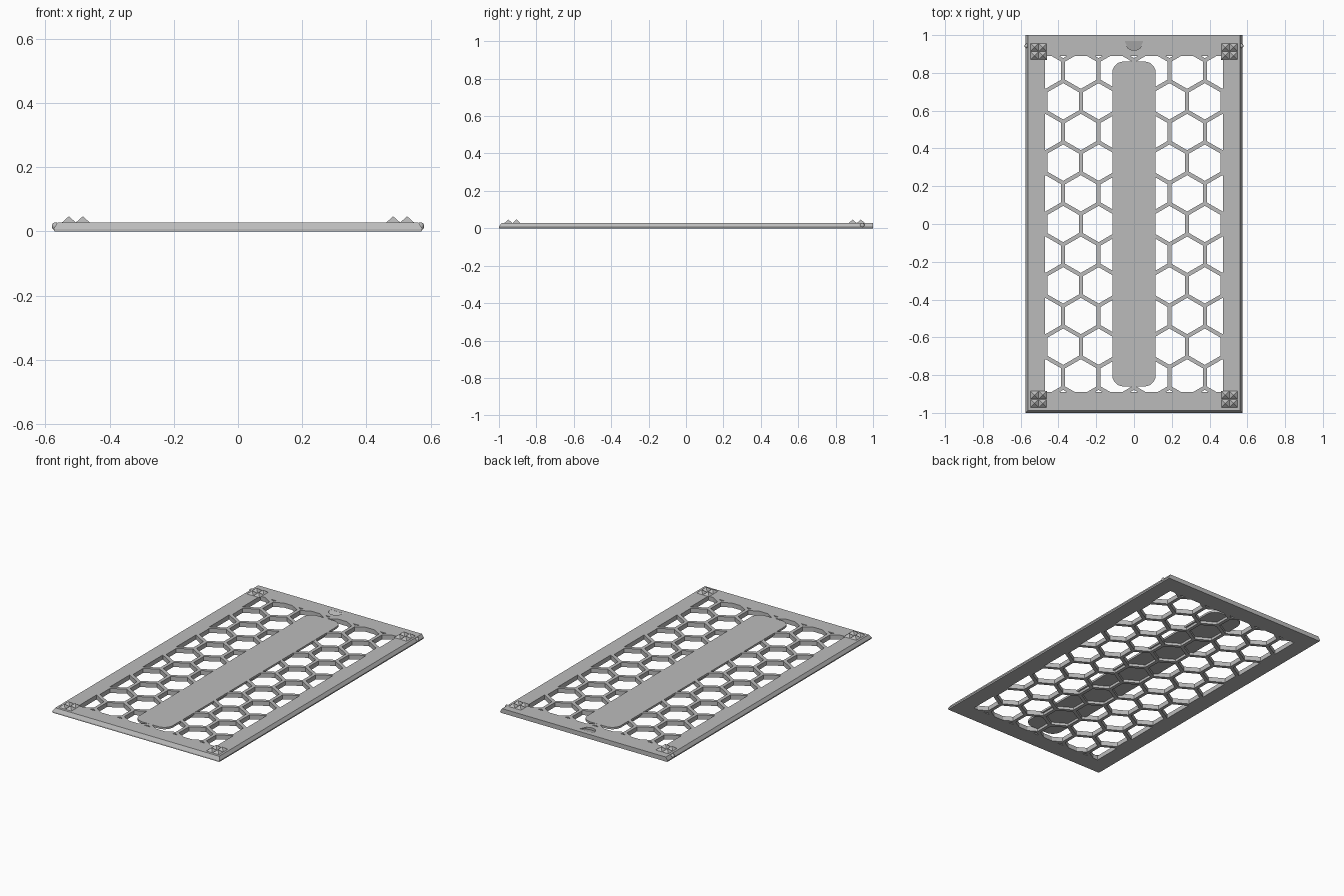
import bpy, bmesh, math
from mathutils import Vector

if "Cube" in bpy.data.objects:
    bpy.data.objects.remove(bpy.data.objects["Cube"], do_unlink=True)

grey = bpy.data.materials.new("plain grey")
grey.use_nodes = True
grey.diffuse_color = (0.5, 0.5, 0.5, 1)
grey.node_tree.nodes["Principled BSDF"].inputs["Base Color"].default_value = (0.5, 0.5, 0.5, 1)

TOP = 0.028             # plate thickness
PITCH = 0.1875          # honeycomb spacing
HALF_X, HALF_Y = 0.47, 0.89   # honeycomb window


def finish(bm, name):
    bmesh.ops.recalc_face_normals(bm, faces=bm.faces)
    mesh = bpy.data.meshes.new(name)
    bm.to_mesh(mesh)
    bm.free()
    mesh.materials.append(grey)
    obj = bpy.data.objects.new(name, mesh)
    bpy.context.collection.objects.link(obj)
    return obj


def loft(bm, rings):
    """Closed solid through a stack of equal-length rings."""
    loops = [[bm.verts.new(p) for p in ring] for ring in rings]
    n = len(loops[0])
    for a, b in zip(loops, loops[1:]):
        for i in range(n):
            j = (i + 1) % n
            bm.faces.new((a[i], a[j], b[j], b[i]))
    bm.faces.new(loops[0][::-1])
    bm.faces.new(loops[-1])


def rect(x, y0, y1, z):
    return [(-x, y0, z), (x, y0, z), (x, y1, z), (-x, y1, z)]


def clip(points, axis, limit, sign):
    """Keep the part of a polygon where sign * coordinate <= limit."""
    out = []
    for i, p in enumerate(points):
        q = points[(i + 1) % len(points)]
        dp, dq = sign * p[axis] - limit, sign * q[axis] - limit
        if dp <= 0:
            out.append(p)
        if dp * dq < 0:
            out.append(p.lerp(q, dp / (dp - dq)))
    return out


def cut(target, cutter):
    cutter.hide_render = True
    mod = target.modifiers.new("cut", "BOOLEAN")
    mod.operation, mod.solver, mod.object = "DIFFERENCE", "EXACT", cutter
    bpy.context.view_layer.objects.active = target
    bpy.ops.object.modifier_apply(modifier=mod.name)
    bpy.data.objects.remove(cutter, do_unlink=True)


# Panel with bevelled sliding edges on the sides and front
bm = bmesh.new()
loft(bm, [rect(0.572, -1, 1, 0), rect(0.574, -1, 1, 0.008),
          rect(0.562, -0.987, 1, TOP)])
panel = finish(bm, "vented_panel")

# Honeycomb openings, trimmed to the window
bm = bmesh.new()
radius = (PITCH - 0.021) / math.sqrt(3)
for row in range(-6, 7):
    for col in range(-3, 4):
        x = (col + 0.5 * (row % 2)) * PITCH
        y = row * PITCH * math.sqrt(3) / 2
        pts = [Vector((x + radius * math.sin(k * math.pi / 3),
                       y + radius * math.cos(k * math.pi / 3), 0)) for k in range(6)]
        for axis, limit in ((0, HALF_X), (1, HALF_Y)):
            for sign in (1, -1):
                pts = clip(pts, axis, limit, sign)
        if len(pts) > 2:
            loft(bm, [[(p.x, p.y, z) for p in pts] for z in (-0.02, 0.06)])
cut(panel, finish(bm, "honeycomb_cutter"))

# Fingernail notch with a floor sloping down toward the window
bm = bmesh.new()
half = [(0.014, 0.921), (0.033, 0.932), (0.05, 0.97)]
outline = half + [(-x, y) for x, y in reversed(half)]
loft(bm, [[(x, y, TOP - 0.014 * (0.972 - y) / 0.05) for x, y in outline],
          [(x, y, 0.05) for x, y in outline]])
cut(panel, finish(bm, "notch_cutter"))

# Solid centre strip with rounded corners, covering the honeycomb
bm = bmesh.new()
r, ring = 0.06, []
for q, (sx, sy) in enumerate(((1, 1), (-1, 1), (-1, -1), (1, -1))):
    for k in range(7):
        a = (q + k / 6) * math.pi / 2
        ring.append((sx * (0.115 - r) + r * math.cos(a),
                     sy * (0.86 - r) + r * math.sin(a)))
loft(bm, [[(x, y, z) for x, y in ring] for z in (0.016, TOP + 0.0002)])
finish(bm, "centre_strip")

# Corner feet: two by two pyramids
STEP = 0.0435
for side, sx in (("left", 1), ("right", -1)):
    for end, cy in (("back", 0.913), ("front", -0.928)):
        bm = bmesh.new()
        for i in (-0.5, 0.5):
            for j in (-0.5, 0.5):
                px, py, h = sx * 0.505 + i * STEP, cy + j * STEP, STEP / 2
                base = [bm.verts.new((px + dx * h, py + dy * h, TOP - 0.0005))
                        for dx, dy in ((-1, -1), (1, -1), (1, 1), (-1, 1))]
                tip = bm.verts.new((px, py, 0.047))
                bm.faces.new(base[::-1])
                for k in range(4):
                    bm.faces.new((base[k], base[(k + 1) % 4], tip))
        finish(bm, f"{end}_{side}_pyramid_foot")

    # Small latch bump on the side edge
    bm = bmesh.new()
    bmesh.ops.create_uvsphere(bm, u_segments=16, v_segments=10, radius=0.012)
    bmesh.ops.translate(bm, verts=bm.verts, vec=(sx * 0.568, 0.943, 0.016))
    finish(bm, f"{side}_latch_bump")
